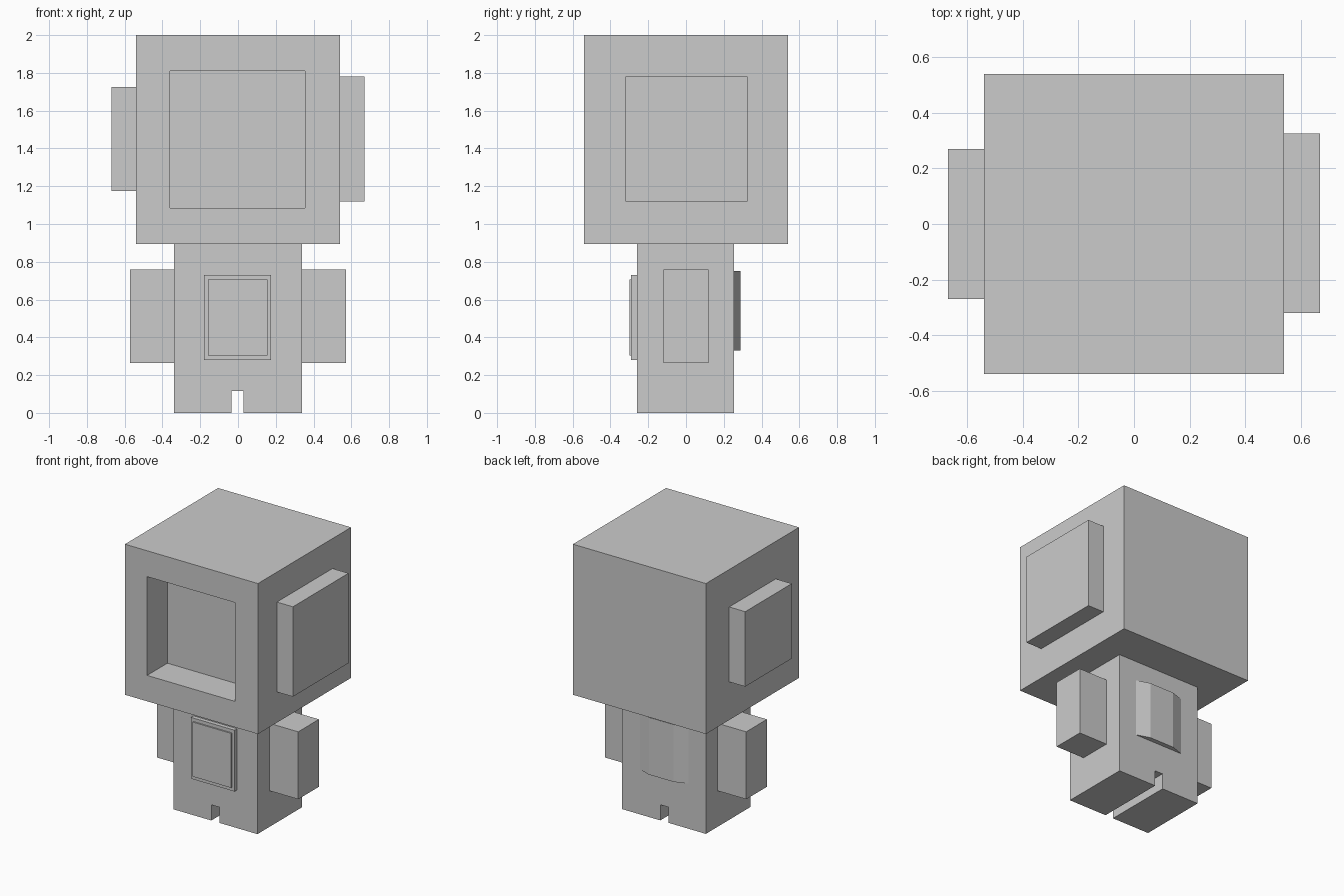
import bpy
import bmesh

if "Cube" in bpy.data.objects:
    bpy.data.objects.remove(bpy.data.objects["Cube"])


def prism(name, profile, axis, lo, hi):
    """Extrude a 2D profile along 'y' (profile is x,z) or 'z' (profile is x,y)."""
    bm = bmesh.new()
    place = (lambda p: (p[0], lo, p[1])) if axis == 'y' else (lambda p: (p[0], p[1], lo))
    face = bm.faces.new([bm.verts.new(place(p)) for p in profile])
    ext = bmesh.ops.extrude_face_region(bm, geom=[face])
    verts = [g for g in ext['geom'] if isinstance(g, bmesh.types.BMVert)]
    step = (0, hi - lo, 0) if axis == 'y' else (0, 0, hi - lo)
    bmesh.ops.translate(bm, verts=verts, vec=step)
    return finish(name, bm)


def finish(name, bm):
    bmesh.ops.recalc_face_normals(bm, faces=bm.faces)
    mesh = bpy.data.meshes.new(name)
    bm.to_mesh(mesh)
    bm.free()
    obj = bpy.data.objects.new(name, mesh)
    bpy.context.collection.objects.link(obj)
    return obj


def box(name, x, y, z):
    return prism(name, [(x[0], y[0]), (x[1], y[0]), (x[1], y[1]), (x[0], y[1])], 'z', *z)


# Head, with a square face opening cut into the front
head = box("head", (-0.54, 0.54), (-0.54, 0.54), (0.895, 2.0))
cutter = box("face_cutter", (-0.36, 0.355), (-0.7, -0.305), (1.085, 1.81))
cutter.hide_render = True
cutter.hide_viewport = True
cut = head.modifiers.new("face_opening", 'BOOLEAN')
cut.operation = 'DIFFERENCE'
cut.solver = 'EXACT'
cut.object = cutter

# Ears (the right one is larger)
box("right_ear", (0.54, 0.67), (-0.32, 0.325), (1.12, 1.78))
box("left_ear", (-0.67, -0.54), (-0.27, 0.27), (1.175, 1.725))

# Body with the slot between the legs
prism("body", [(-0.34, 0), (-0.035, 0), (-0.035, 0.115), (0.03, 0.115), (0.03, 0),
               (0.34, 0), (0.34, 0.895), (-0.34, 0.895)], 'y', -0.26, 0.255)

# Arms
for side, name in ((1, "right_arm"), (-1, "left_arm")):
    box(name, sorted((side * 0.34, side * 0.573)), (-0.12, 0.12), (0.265, 0.76))

# Stepped chest panel
box("chest_frame", (-0.18, 0.175), (-0.29, -0.26), (0.28, 0.73))
box("chest_panel", (-0.16, 0.155), (-0.30, -0.29), (0.305, 0.705))

# Shallow faceted bulge on the back
prism("back_panel", [(-0.197, 0.255), (-0.1, 0.288), (0.1, 0.288), (0.197, 0.255)],
      'z', 0.33, 0.75)
